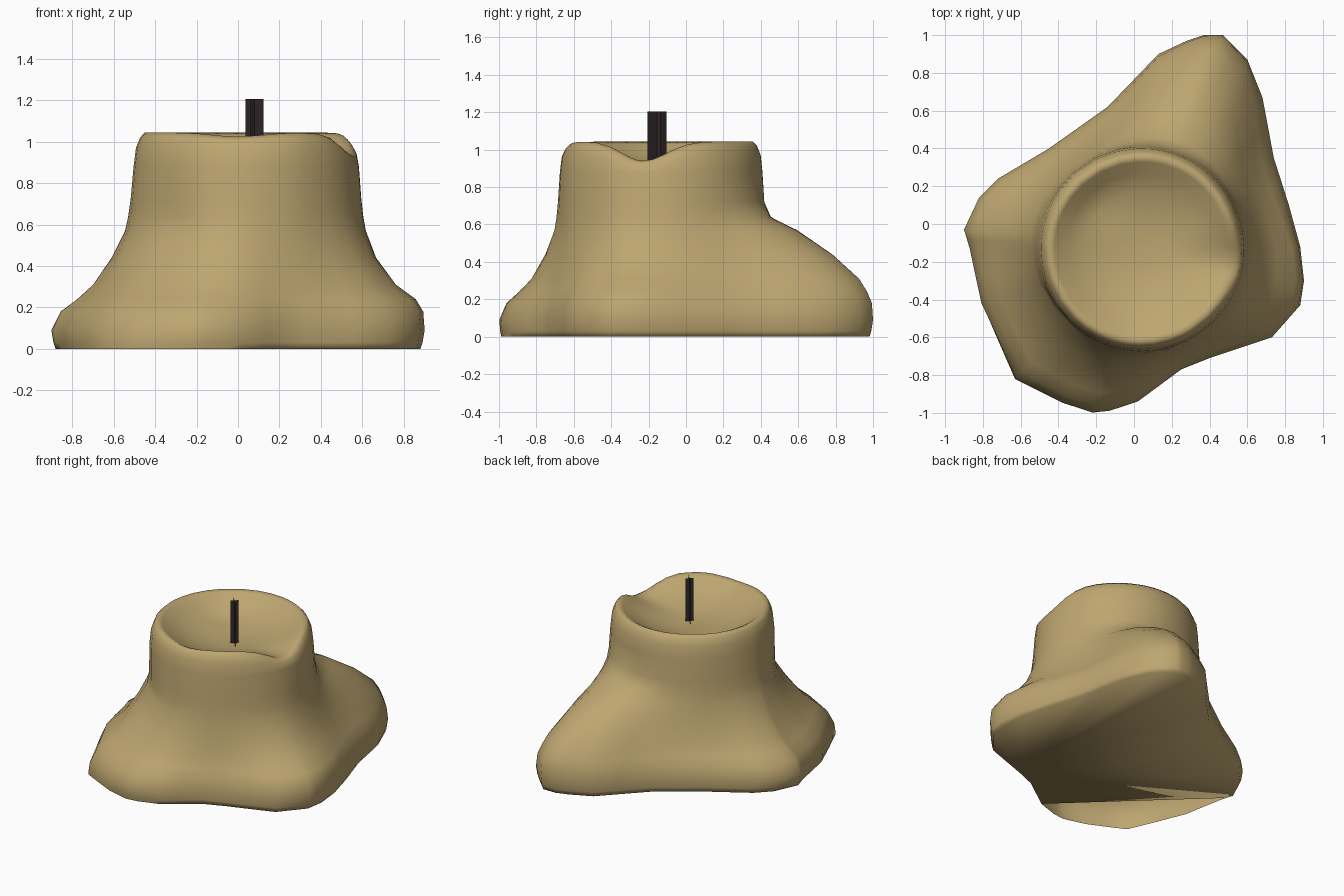
import bpy, bmesh, math

if "Cube" in bpy.data.objects:
    bpy.data.objects.remove(bpy.data.objects["Cube"])


def material(name, rgb):
    m = bpy.data.materials.new(name)
    m.diffuse_color = (*rgb, 1)
    m.use_nodes = True
    m.node_tree.nodes["Principled BSDF"].inputs["Base Color"].default_value = m.diffuse_color
    return m


def finish(bm, name, mat, smooth):
    me = bpy.data.meshes.new(name)
    bm.to_mesh(me)
    bm.free()
    me.materials.append(mat)
    for p in me.polygons:
        p.use_smooth = smooth
    ob = bpy.data.objects.new(name, me)
    bpy.context.collection.objects.link(ob)
    return ob


wax = material("tan wax", (0.51, 0.38, 0.163))
char = material("burnt wick", (0.03, 0.022, 0.023))

# Melted puddle outline, anticlockwise, seen from above
outline = [(.82, .1), (.74, .35), (.68, .67), (.6, .87), (.47, 1), (.37, 1),
           (.28, .97), (.13, .9), (-.14, .62), (-.45, .4), (-.72, .24),
           (-.82, .14), (-.9, -.03), (-.87, -.13), (-.81, -.42), (-.63, -.82),
           (-.38, -.95), (-.22, -1), (-.13, -.99), (.02, -.94), (.25, -.77),
           (.4, -.71), (.73, -.6), (.88, -.43), (.9, -.3), (.88, -.12)]
pts = []
for i, (x, y) in enumerate(outline):
    x2, y2 = outline[(i + 1) % len(outline)]
    pts += [(x, y), ((x + x2) / 2, (y + y2) / 2)]

CX, CY, NECK = 0.04, -0.132, 0.54
# height, then flare: general, back lobe, right lobe, front left corner
flare = [(0, .95, .97, .94, 1), (.03, .975, .985, .97, 1), (.09, 1, 1, 1, .98),
         (.18, .89, .99, .98, .87), (.24, .69, .95, .87, .7),
         (.31, .5, .88, .58, .5), (.44, .28, .65, .28, .25),
         (.57, .12, .34, .12, .03), (.64, .08, .1, .08, 0),
         (.72, .05, .02, .05, 0), (.88, .01, 0, .01, 0)]
# radius, height of the rim and the melted hollow
rim = [(.532, .97), (.512, 1.02), (.49, 1.043), (.46, 1.028), (.4, .985),
       (.3, .94), (.2, .91), (.1, .895)]


def gauss(a, centre, width):
    d = (a - centre + 180) % 360 - 180
    return math.exp(-(d / width) ** 2)


# Candle body: loft from puddle outline to round neck, then into the hollow
bm = bmesh.new()
rings = []
for z, f, *lobes in flare:
    ring = []
    for x, y in pts:
        a = math.atan2(y - CY, x - CX)
        t = f
        for g, (centre, width) in zip(lobes, ((70, 32), (-10, 28), (-135, 25))):
            t += (g - f) * gauss(math.degrees(a), centre, width)
        nx, ny = CX + NECK * math.cos(a), CY + NECK * math.sin(a)
        ring.append(bm.verts.new((nx + (x - nx) * t, ny + (y - ny) * t, z)))
    rings.append(ring)
for r, z in rim:
    ring = []
    for x, y in pts:
        a = math.atan2(y - CY, x - CX)
        d = math.degrees(a)
        # pouring notch on the right and a gentle dip at the front
        high = max(0, (z - .92) / .12)
        dz = -high * (.1 * gauss(d, -11, 20) + .018 * gauss(d, -95, 20))
        # hollow is steeper at the back left
        if .25 < r < .45:
            dz -= .03 * gauss(d, 135, 30)
        ring.append(bm.verts.new((CX + r * math.cos(a), CY + r * math.sin(a), z + dz)))
    rings.append(ring)
n = len(pts)
for lo, hi in zip(rings, rings[1:]):
    for i in range(n):
        j = (i + 1) % n
        bm.faces.new((lo[i], lo[j], hi[j], hi[i]))
bm.faces.new(rings[-1])
# underside, left open at the front left corner
bm.faces.new([v for v in rings[0][::-1] if v.co.x + v.co.y > -.96])
finish(bm, "candle_body", wax, True)

# Wick: crossed flat strips, the wider one running front right to back left
bm = bmesh.new()
for dx, dy in ((.043, -.05), (.02, .018)):
    bm.faces.new([bm.verts.new((.08 + s * dx, -.155 + s * dy, z))
                  for s, z in ((-1, .89), (1, .89), (1, 1.205), (-1, 1.205))])
finish(bm, "wick", char, False)
